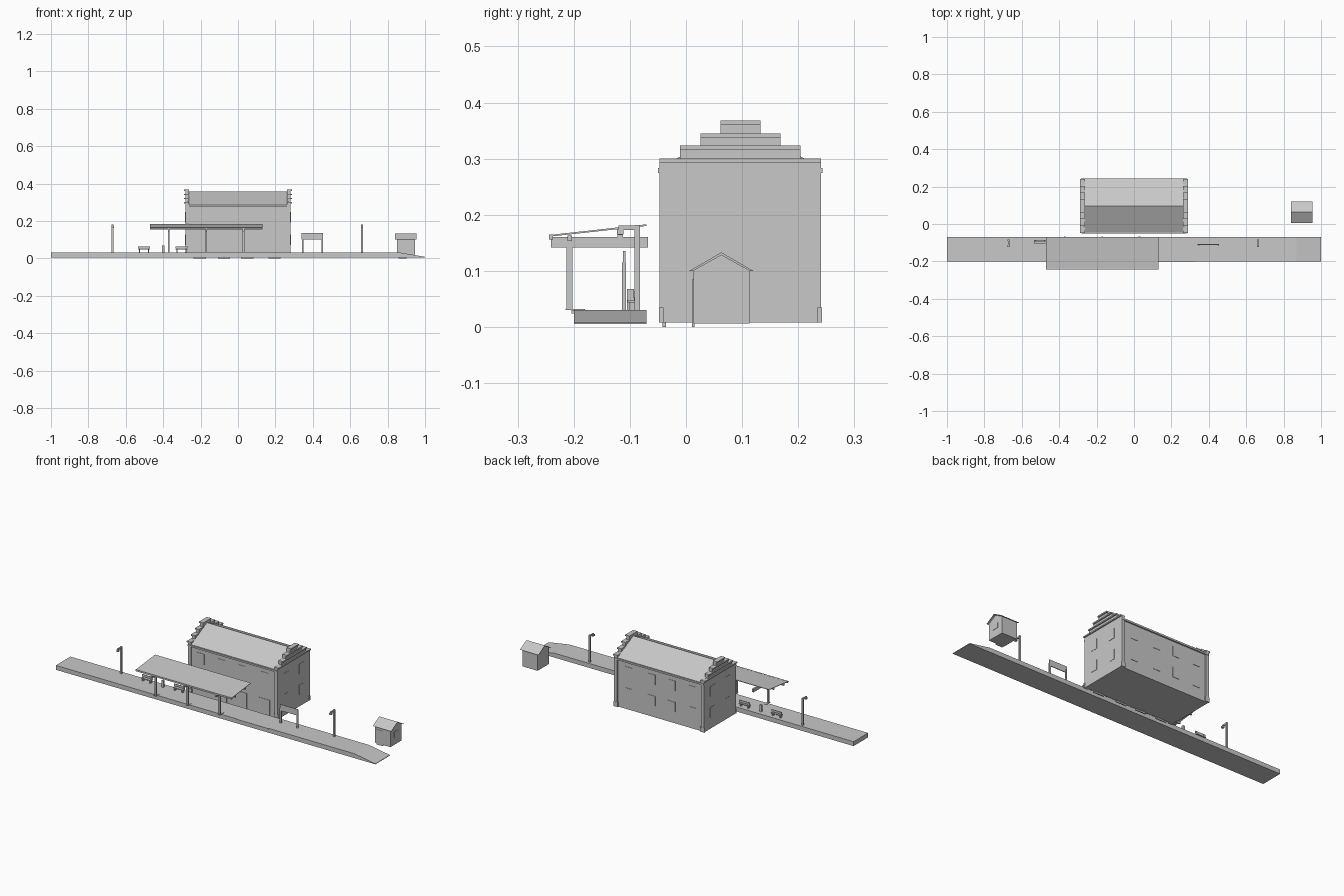
import bpy
import bmesh

cube = bpy.data.objects.get("Cube")
if cube:
    bpy.data.objects.remove(cube, do_unlink=True)

grey = bpy.data.materials.new("plain_grey")
grey.use_nodes = True
colour = (0.58, 0.58, 0.58, 1)
grey.diffuse_color = colour
grey.node_tree.nodes["Principled BSDF"].inputs["Base Color"].default_value = colour


def finish(name, bm):
    bmesh.ops.recalc_face_normals(bm, faces=bm.faces)
    mesh = bpy.data.meshes.new(name)
    bm.to_mesh(mesh)
    bm.free()
    mesh.materials.append(grey)
    obj = bpy.data.objects.new(name, mesh)
    bpy.context.collection.objects.link(obj)
    return obj


def box(name, x, y, z):
    """Box from (low, high) ranges."""
    bm = bmesh.new()
    bmesh.ops.create_cube(bm, size=1)
    for v in bm.verts:
        v.co = [r[0] + (c + 0.5) * (r[1] - r[0]) for r, c in zip((x, y, z), v.co)]
    return finish(name, bm)


def prism(name, profile, span, axis="x"):
    """Extrude a profile, (y, z) along x or (x, z) along y."""
    bm = bmesh.new()
    ends = []
    for s in span:
        ends.append([bm.verts.new((s, a, b) if axis == "x" else (a, s, b)) for a, b in profile])
    for ring in ends:
        bm.faces.new(ring)
    n = len(profile)
    for i in range(n):
        j = (i + 1) % n
        bm.faces.new((ends[0][i], ends[0][j], ends[1][j], ends[1][i]))
    return finish(name, bm)


def around(c, half):
    return (c - half, c + half)


# Platform with a ramp at the right-hand end
prism("platform", [(-1, 0.005), (1, 0.005), (1, 0.008), (0.87, 0.03), (-1, 0.03)],
      (-0.2, -0.07), "y")
box("platform_edge", (0.13, 0.33), (-0.204, -0.2), (0.024, 0.03))

# Station building: walls and pitched roof
MID = 0.097
box("building_walls", (-0.27, 0.27), (-0.04, 0.234), (0.008, 0.285))
prism("building_roof", [(-0.046, 0.28), (MID, 0.35), (0.24, 0.28), (0.24, 0.286),
                        (MID, 0.356), (-0.046, 0.286)], (-0.27, 0.27))
prism("roof_fill", [(-0.04, 0.28), (0.234, 0.28), (MID, 0.35)], (-0.265, 0.265))
for side, y in (("front", -0.046), ("back", 0.239)):
    box(side + "_gutter", (-0.28, 0.28), around(y, 0.004), (0.274, 0.283))

# Stepped gable ends with capped steps and thickened feet
steps = ((0.144, 0.3), (0.1075, 0.323), (0.0715, 0.345), (0.0355, 0.368))
for side, s in (("left", 1), ("right", -1)):
    span = sorted((0.262 * s, 0.281 * s))
    outline = []
    for i, (half, top) in enumerate(steps):
        low = steps[i - 1][1] if i else 0.008
        outline += [(half, low), (half, top)]
        box(f"{side}_gable_cap_{i}", sorted((0.261 * s, 0.288 * s)),
            around(MID, half), (top - 0.007, top))
    profile = [(MID + a, z) for a, z in outline] + [(MID - a, z) for a, z in reversed(outline)]
    prism(side + "_gable", profile, span)
    for end, y in (("front", -0.044), ("back", 0.238)):
        box(f"{side}_{end}_foot", sorted((0.258 * s, 0.284 * s)), around(y, 0.004), (0.008, 0.035))
    # End windows
    for y in (0.03, 0.165):
        for z in (0.1, 0.22):
            box(side + "_end_window", sorted((0.28 * s, 0.2825 * s)), around(y, 0.02), around(z, 0.028))

# Front doors, and windows on both long sides
for x in (-0.205, -0.075, 0.05, 0.195):
    box("front_door", around(x, 0.033), (-0.042, -0.036), (0, 0.1))
    box("front_window", around(x, 0.022), (-0.042, -0.036), (0.19, 0.25))
    for z in (0.1, 0.22):
        box("back_window", around(x, 0.022), (0.233, 0.236), around(z, 0.028))

# Platform canopy on a single row of posts
prism("canopy_roof", [(-0.243, 0.161), (-0.07, 0.18), (-0.07, 0.183), (-0.243, 0.164)],
      (-0.47, 0.13))
box("canopy_fascia", (-0.47, 0.13), (-0.244, -0.237), (0.156, 0.165))
for y, z in ((-0.207, 0.158), (-0.118, 0.169)):
    box("canopy_purlin", (-0.47, 0.13), around(y, 0.004), around(z, 0.005))
for x in (-0.37, -0.17, 0.03):
    box("canopy_post", around(x, 0.005), (-0.213, -0.202), (0.03, 0.145))
    box("canopy_beam", around(x, 0.005), (-0.241, -0.068), (0.142, 0.16))
    box("canopy_strut", around(x, 0.004), (-0.122, -0.112), (0.16, 0.172))
    box("canopy_post_base", around(x, 0.007), (-0.215, -0.18), (0.03, 0.032))

# Lamps
for x in (-0.67, 0.663):
    box("lamp_pole", around(x, 0.005), (-0.092, -0.082), (0.03, 0.182))
    box("lamp_arm", around(x, 0.004), (-0.12, -0.084), (0.173, 0.181))
    box("lamp_head", around(x, 0.006), (-0.123, -0.111), (0.165, 0.175))

# Name board without lettering
box("sign_board", (0.34, 0.455), (-0.112, -0.108), (0.1, 0.135))
for x in (0.345, 0.45):
    box("sign_post", around(x, 0.004), (-0.114, -0.107), (0.03, 0.115))

# Benches and bin
for x in (-0.503, -0.302):
    box("bench_seat", around(x, 0.032), (-0.104, -0.085), (0.044, 0.048))
    box("bench_back", around(x, 0.032), (-0.094, -0.09), (0.052, 0.064))
    for dx in (-0.024, 0.024):
        box("bench_leg", around(x + dx, 0.003), (-0.102, -0.089), (0.03, 0.045))
        box("bench_back_support", around(x + dx, 0.003), (-0.093, -0.089), (0.03, 0.06))
box("bin", around(-0.4, 0.006), (-0.105, -0.093), (0.03, 0.068))

# Small hut with pitched roof and door
prism("hut_walls", [(0.013, 0.006), (0.113, 0.006), (0.113, 0.1), (0.063, 0.129), (0.013, 0.1)],
      (0.85, 0.945))
prism("hut_roof", [(0.006, 0.1), (0.063, 0.133), (0.12, 0.1), (0.113, 0.1),
                   (0.063, 0.128), (0.013, 0.1)], (0.84, 0.955))
box("hut_door", (0.858, 0.9), (0.011, 0.015), (0, 0.085))
box("hut_window", (0.944, 0.947), (0.045, 0.081), (0.05, 0.08))
